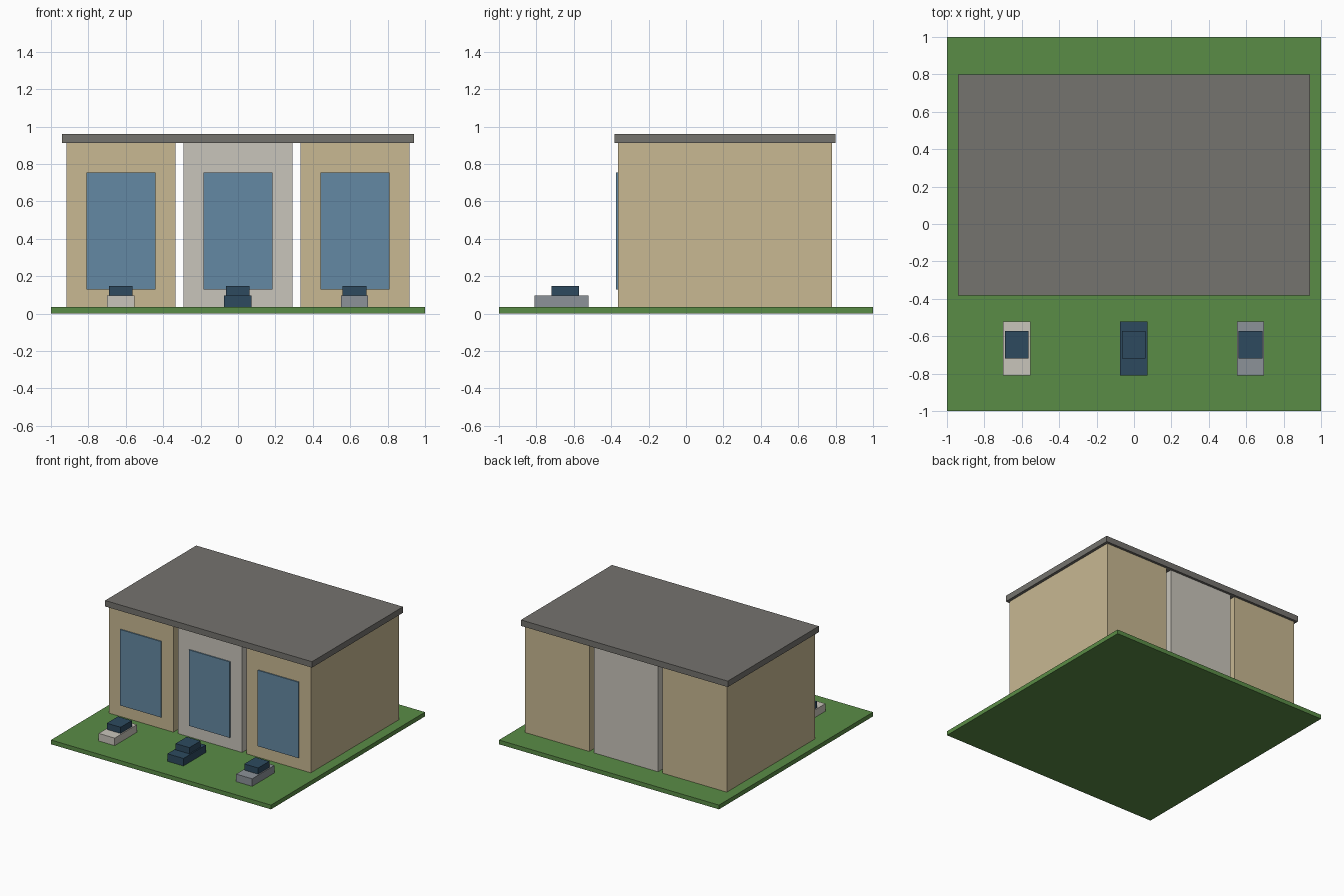
import bpy
import bmesh
from mathutils import Vector

if "Cube" in bpy.data.objects:
    bpy.data.objects.remove(bpy.data.objects["Cube"])


def material(name, rgb):
    """Flat material from 0-255 sRGB values."""
    lin = [((c / 255 + 0.055) / 1.055) ** 2.4 for c in rgb]
    m = bpy.data.materials.new(name)
    m.diffuse_color = (*lin, 1)
    m.use_nodes = True
    m.node_tree.nodes["Principled BSDF"].inputs["Base Color"].default_value = m.diffuse_color
    return m


GREEN = material("grass green", (90, 140, 70))
TAN = material("tan wall", (200, 184, 146))
PALE = material("pale stone", (201, 197, 187))
ROOF = material("roof grey", (117, 115, 110))
GLASS = material("window blue", (100, 137, 163))
NAVY = material("dark navy", (45, 74, 95))
SILVER = material("silver grey", (140, 146, 152))


def box(name, x, y, z, mat):
    """Axis-aligned box from (min, max) ranges."""
    lo, hi = Vector((x[0], y[0], z[0])), Vector((x[1], y[1], z[1]))
    bm = bmesh.new()
    bmesh.ops.create_cube(bm, size=1)
    for v in bm.verts:
        v.co = (lo + hi) / 2 + v.co * (hi - lo)
    me = bpy.data.meshes.new(name)
    bm.to_mesh(me)
    bm.free()
    me.materials.append(mat)
    ob = bpy.data.objects.new(name, me)
    bpy.context.collection.objects.link(ob)
    return ob


def span(c, half):
    return (c - half, c + half)


# Lawn and shared flat roof
box("lawn", (-1, 1), (-1, 1), (0, 0.035), GREEN)
box("roof", (-0.94, 0.94), (-0.382, 0.8), (0.912, 0.961), ROOF)

# Three house units, each with a front window and a parked car
units = (("left", -0.625, TAN, PALE),
         ("middle", 0, PALE, NAVY),
         ("right", 0.625, TAN, SILVER))
for side, x, wall, paint in units:
    box(side + "_unit", span(x, 0.292), (-0.364, 0.78), (0.035, 0.912), wall)
    box(side + "_window", span(x, 0.185), (-0.373, -0.364), (0.13, 0.754), GLASS)
    box(side + "_car_body", span(x - 0.002, 0.073), (-0.81, -0.52), (0.035, 0.097), paint)
    box(side + "_car_cabin", span(x - 0.002, 0.063), (-0.718, -0.573), (0.097, 0.148), NAVY)
